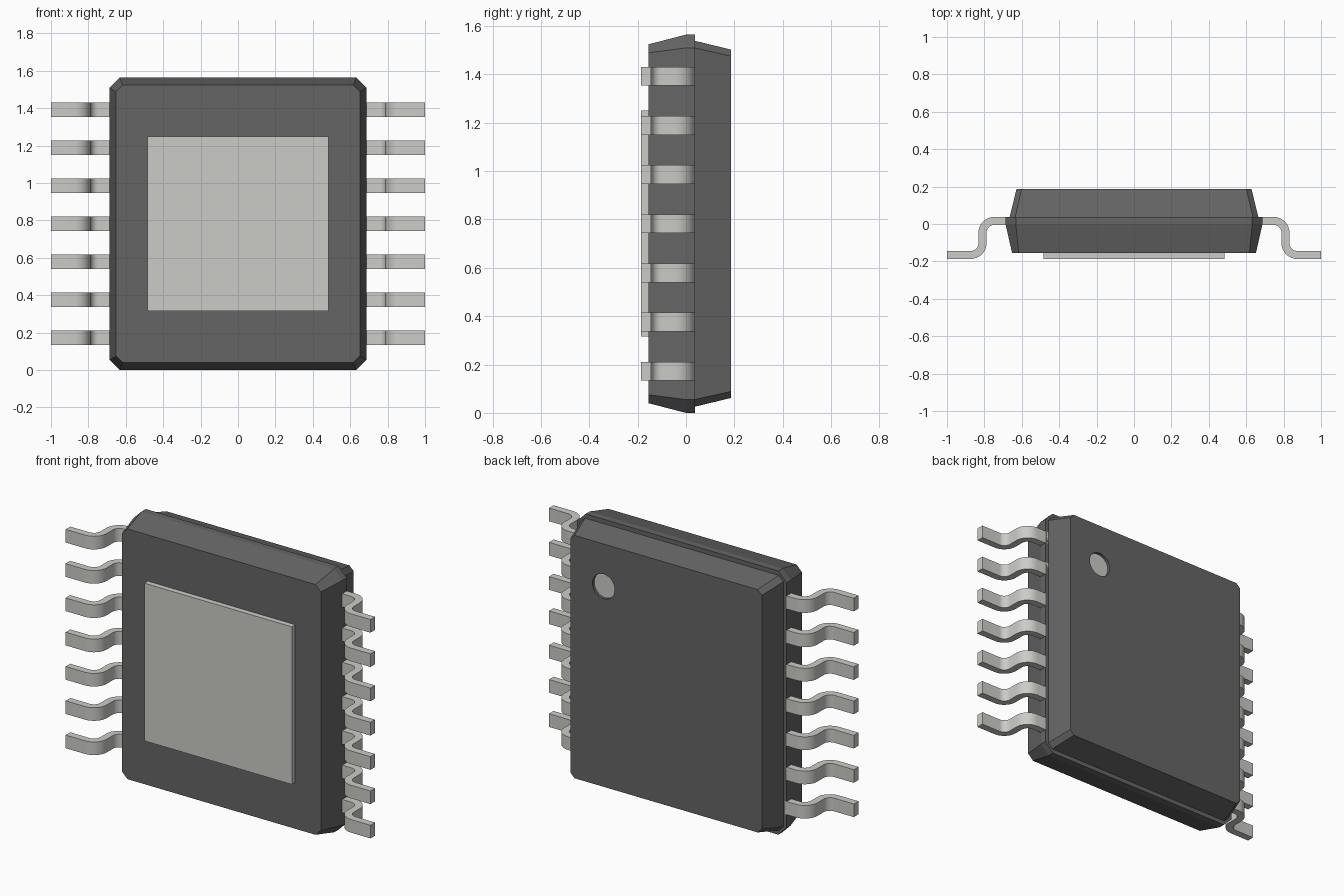
import bpy, bmesh
from math import sin, cos, pi

if "Cube" in bpy.data.objects:
    bpy.data.objects.remove(bpy.data.objects["Cube"])

MID = 0.782  # body centre height


def material(name, rgb):
    m = bpy.data.materials.new(name)
    m.diffuse_color = (*rgb, 1)
    m.use_nodes = True
    m.node_tree.nodes["Principled BSDF"].inputs["Base Color"].default_value = m.diffuse_color
    return m


plastic = material("dark_plastic", (0.13, 0.13, 0.13))
metal = material("tinned_metal", (0.6, 0.6, 0.57))


def loft(name, rings, mat):
    """Solid through a list of rings with equal point counts, capped at both ends."""
    bm = bmesh.new()
    loops = [[bm.verts.new(p) for p in ring] for ring in rings]
    n = len(loops[0])
    for a, b in zip(loops, loops[1:]):
        for i in range(n):
            j = (i + 1) % n
            bm.faces.new((a[i], a[j], b[j], b[i]))
    bm.faces.new(loops[0])
    bm.faces.new(loops[-1])
    bmesh.ops.recalc_face_normals(bm, faces=bm.faces)
    mesh = bpy.data.meshes.new(name)
    bm.to_mesh(mesh)
    bm.free()
    mesh.materials.append(mat)
    obj = bpy.data.objects.new(name, mesh)
    bpy.context.collection.objects.link(obj)
    return obj


def octagon(y, w, h, c):
    """Rectangle with half sizes w, h and corners cut by c, at depth y."""
    pts = [(w, h - c), (w - c, h), (c - w, h), (-w, h - c),
           (-w, c - h), (c - w, -h), (w - c, -h), (w, c - h)]
    return [(x, y, MID + z) for x, z in pts]


def circle(y, x, z, r, n=48):
    return [(x + r * cos(2 * pi * i / n), y, z + r * sin(2 * pi * i / n)) for i in range(n)]


def smooth(obj):
    bpy.ops.object.select_all(action='DESELECT')
    obj.select_set(True)
    bpy.context.view_layer.objects.active = obj
    bpy.ops.object.shade_smooth_by_angle(angle=pi / 6)


# moulded body: two tapered halves meeting at a stepped seam
loft("body_front", [octagon(-0.155, 0.652, 0.742, 0.035),
                    octagon(0.0, 0.687, 0.782, 0.055),
                    octagon(0.038, 0.687, 0.782, 0.055)], plastic)
back = loft("body_back", [octagon(0.03, 0.667, 0.758, 0.03),
                          octagon(0.187, 0.628, 0.72, 0.027)], plastic)

# round pin-one recess in the back face with a light floor
cutter = loft("recess_cutter", [circle(0.167, 0.41, 1.25, 0.073),
                                circle(0.25, 0.41, 1.25, 0.073)], plastic)
cutter.hide_render = True
cutter.hide_set(True)
cutter.display_type = 'WIRE'
cut = back.modifiers.new("recess", 'BOOLEAN')
cut.operation = 'DIFFERENCE'
cut.solver = 'EXACT'
cut.object = cutter
loft("recess_floor", [circle(0.16, 0.41, 1.25, 0.073),
                      circle(0.17, 0.41, 1.25, 0.073)], metal)

# thermal pad on the front face
loft("thermal_pad", [[(x, y, z) for x, z in
                      ((-0.484, 0.315), (0.484, 0.315), (0.484, 1.25), (-0.484, 1.25))]
                     for y in (-0.187, -0.14)], metal)

# gull-wing leads: a flat strip swept along two rounded bends, mirrored left
T, R, N = 0.0215, 0.063, 8            # half thickness, bend radius, bend segments
TOP, FOOT, XV = 0.0165, -0.1655, 0.81  # shoulder depth, foot depth, riser position
path = [(0.60, TOP, 0, 1)]             # x, y, normal x, normal y
for i in range(N + 1):
    a = pi / 2 * (1 - i / N)
    path.append((XV - R + R * cos(a), TOP - R + R * sin(a), cos(a), sin(a)))
for i in range(N + 1):
    a = pi + pi / 2 * i / N
    path.append((XV + R + R * cos(a), FOOT + R + R * sin(a), -cos(a), -sin(a)))
path.append((1.0, FOOT, 0, 1))

W = 0.039
for k in range(7):
    rings = [[(x + s * T * nx, y + s * T * ny, z)
              for s, z in ((1, -W), (1, W), (-1, W), (-1, -W))]
             for x, y, nx, ny in path]
    lead = loft(f"lead_pair_{k + 1}", rings, metal)
    lead.location.z = MID + (k - 3) * 0.2033
    smooth(lead)
    lead.modifiers.new("left_side", 'MIRROR').use_axis[0] = True
    lead.modifiers["left_side"].use_mirror_merge = False
